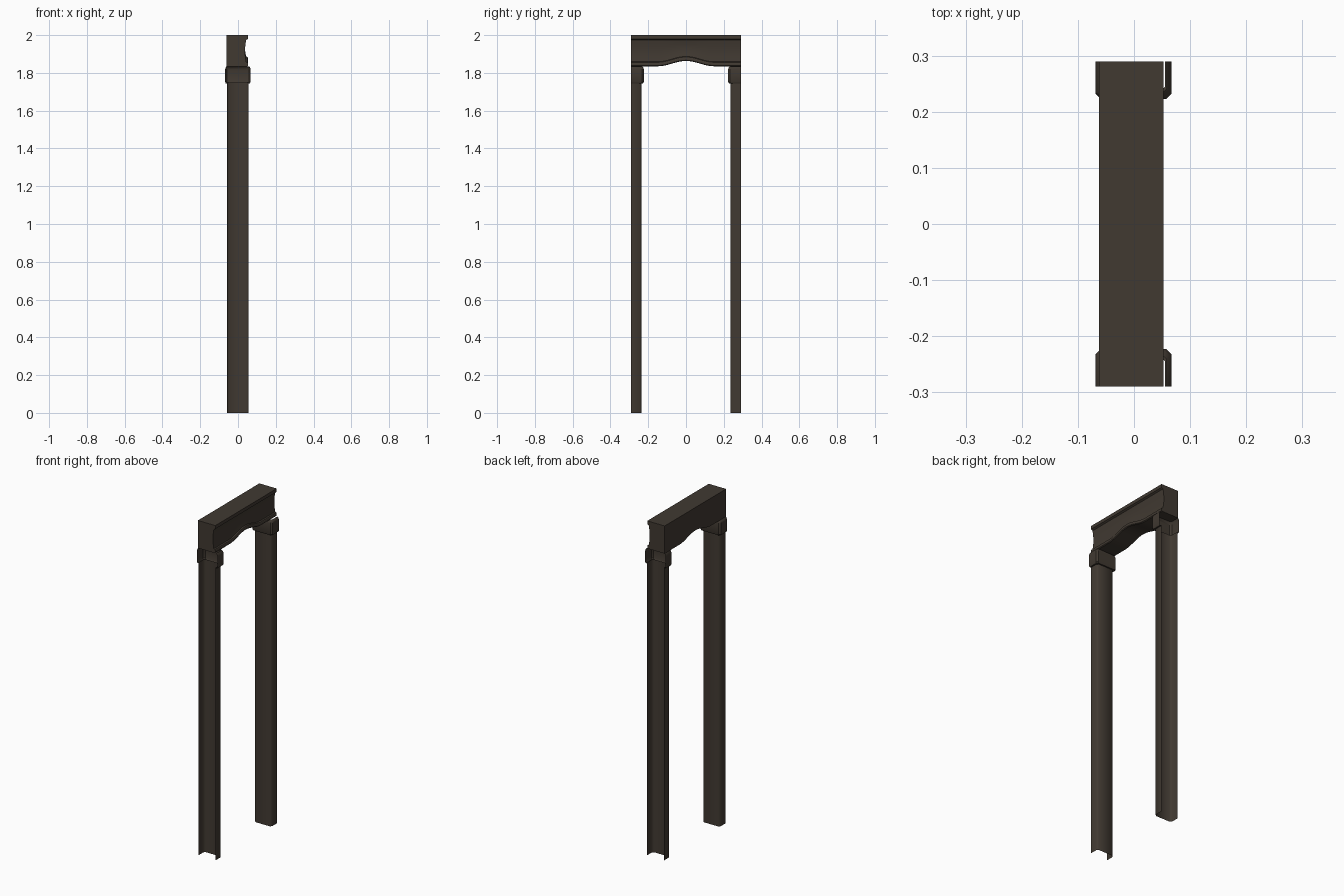
import bpy, bmesh, math

if "Cube" in bpy.data.objects:
    bpy.data.objects.remove(bpy.data.objects["Cube"])

wood = bpy.data.materials.new("dark brown wood")
wood.diffuse_color = (0.052, 0.041, 0.031, 1)
wood.use_nodes = True
wood.node_tree.nodes["Principled BSDF"].inputs["Base Color"].default_value = wood.diffuse_color


def sweep(name, rings, closed=False, caps=False, flip=False, angle=35):
    """Skin a list of equal-length point rings into one mesh object."""
    bm = bmesh.new()
    vs = [[bm.verts.new(p) for p in r] for r in rings]
    n = len(rings[0])
    for a, b in zip(vs, vs[1:]):
        for i in range(n if closed else n - 1):
            j = (i + 1) % n
            bm.faces.new((a[i], a[j], b[j], b[i]))
    if caps:
        bm.faces.new(vs[0])
        bm.faces.new(vs[-1])
        bmesh.ops.recalc_face_normals(bm, faces=bm.faces)
    elif flip:
        bmesh.ops.reverse_faces(bm, faces=bm.faces)
    me = bpy.data.meshes.new(name)
    bm.to_mesh(me)
    bm.free()
    me.materials.append(wood)
    ob = bpy.data.objects.new(name, me)
    bpy.context.collection.objects.link(ob)
    bpy.ops.object.select_all(action='DESELECT')
    ob.select_set(True)
    bpy.context.view_layer.objects.active = ob
    bpy.ops.object.shade_smooth_by_angle(angle=math.radians(angle))
    return ob


def channel(side, z, d):
    """C-shaped outline open to the outside, grown by d."""
    l, r, y, c = -0.058 - d * 0.85, 0.055 + d, 0.235 - d, 0.009
    pts = [(l, 0.29), (l, y + c), (l + c, y), (r - c, y), (r, y + c), (r, 0.29)]
    return [(px, side * py, z) for px, py in pts]


# Posts and capitals: open channels on both sides
for side, label in ((-1, "front"), (1, "back")):
    sweep(label + "_post", [channel(side, z, 0) for z in (0, 1.75)],
          flip=side < 0, angle=50)
    cap = [(1.745, 0.0), (1.745, 0.008), (1.752, 0.012), (1.818, 0.012),
           (1.828, 0.009), (1.835, 0.003)]
    sweep(label + "_capital", [channel(side, z, d) for z, d in cap],
          flip=side < 0)


def lintel_ring(y):
    """Moulded cross-section, its lower part following the arch."""
    h = 0.028 * (0.5 + 0.5 * math.cos(math.pi * y / 0.15)) if abs(y) < 0.15 else 0
    low = 1.835 + h
    ring = [(-0.062, low), (-0.062, 2.0), (0.053, 2.0), (0.053, 1.98), (0.043, 1.974)]
    # concave face between top lip and bottom bead
    top, bot = 1.974, low + 0.024
    for i in range(1, 7):
        t = i / 6
        ring.append((0.043 - 0.006 * math.sin(math.pi * t), top + (bot - top) * t))
    ring += [(0.05, low + 0.021), (0.053, low + 0.016), (0.053, low + 0.004), (0.049, low)]
    return [(x, y, z) for x, z in ring]


# Lintel with arched underside
ys = [-0.29] + [-0.15 + 0.3 * i / 32 for i in range(33)] + [0.29]
sweep("lintel", [lintel_ring(y) for y in ys], closed=True, caps=True)
